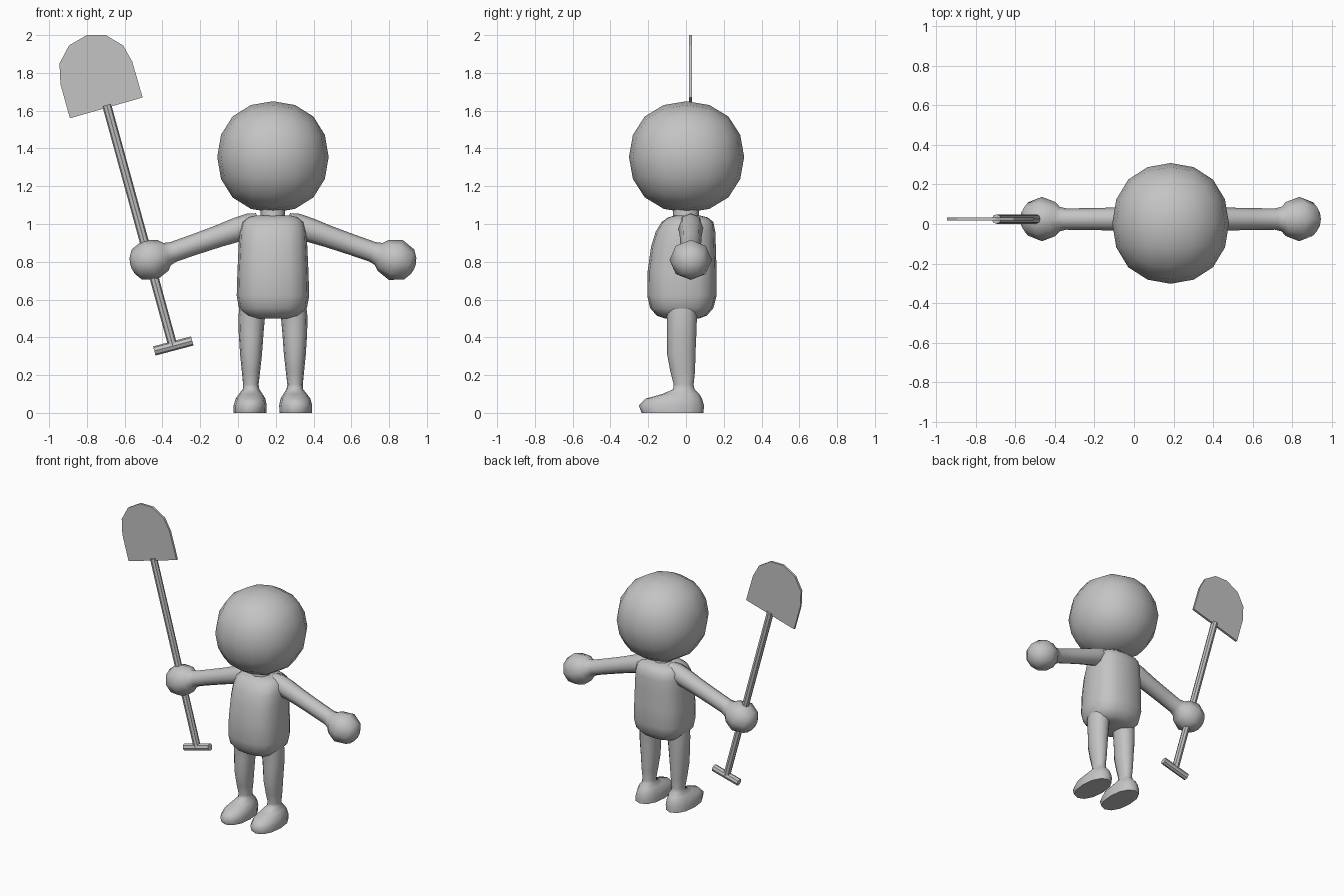
import bpy, bmesh, math
from mathutils import Vector

if "Cube" in bpy.data.objects:
    bpy.data.objects.remove(bpy.data.objects["Cube"])

CX = 0.185   # body centre line
SY = 0.025   # depth of arms and shovel

grey = bpy.data.materials.new("plain grey")
grey.diffuse_color = (0.55, 0.55, 0.55, 1)
grey.use_nodes = True
grey.node_tree.nodes["Principled BSDF"].inputs["Base Color"].default_value = grey.diffuse_color


def finish(name, bm, angle):
    bmesh.ops.recalc_face_normals(bm, faces=bm.faces[:])
    me = bpy.data.meshes.new(name)
    bm.to_mesh(me)
    bm.free()
    me.materials.append(grey)
    ob = bpy.data.objects.new(name, me)
    bpy.context.collection.objects.link(ob)
    bpy.ops.object.select_all(action='DESELECT')
    ob.select_set(True)
    bpy.context.view_layer.objects.active = ob
    bpy.ops.object.shade_smooth_by_angle(angle=math.radians(angle))
    return ob


def loft(name, rings, u, v, sides, power=2.0, angle=65):
    """Skin (centre, half width along u, half width along v) rings."""
    bm = bmesh.new()
    u, v = Vector(u), Vector(v)
    loops = []
    for c, a, b in rings:
        loop = []
        for i in range(sides):
            t = 2 * math.pi * i / sides
            co, si = math.cos(t), math.sin(t)
            x = math.copysign(abs(co) ** (2 / power), co)
            y = math.copysign(abs(si) ** (2 / power), si)
            loop.append(bm.verts.new(Vector(c) + u * a * x + v * b * y))
        loops.append(loop)
    for p, q in zip(loops, loops[1:]):
        for i in range(sides):
            j = (i + 1) % sides
            bm.faces.new((p[i], p[j], q[j], q[i]))
    bm.faces.new(loops[0])
    bm.faces.new(loops[-1])
    return finish(name, bm, angle)


def upright(name, profile, sides, power=2.0):
    """Loft from rows of z, x min, x max, y min, y max."""
    rings = [(((x0 + x1) / 2, (y0 + y1) / 2, z), (x1 - x0) / 2, (y1 - y0) / 2)
             for z, x0, x1, y0, y1 in profile]
    return loft(name, rings, (1, 0, 0), (0, 1, 0), sides, power)


def rod(name, a, b, r, sides=8):
    a, b = Vector(a), Vector(b)
    d = (b - a).normalized()
    return loft(name, [(a, r, r), (b, r, r)], (0, 1, 0), d.cross(Vector((0, 1, 0))), sides, angle=30)


# Head: a cube rounded by subdivision, scaled to its full size
bpy.ops.mesh.primitive_cube_add(size=2)
head = bpy.context.object
head.name = "head"
mod = head.modifiers.new("round", 'SUBSURF')
mod.levels = mod.render_levels = 2
bpy.ops.object.modifier_apply(modifier=mod.name)
half = [max(abs(v.co[k]) for v in head.data.vertices) for k in range(3)]
for v in head.data.vertices:
    v.co = Vector((CX + v.co.x / half[0] * 0.295,
                   0.003 + v.co.y / half[1] * 0.305,
                   1.355 + v.co.z / half[2] * 0.295))
head.data.materials.append(grey)
bpy.ops.object.shade_smooth_by_angle(angle=math.radians(65))

# Neck and torso
upright("neck", [(1.00, 0.11, 0.26, -0.08, 0.08), (1.04, 0.12, 0.25, -0.07, 0.07),
                 (1.12, 0.12, 0.25, -0.07, 0.07)], 8)
upright("torso", [
    (0.500, 0.08, 0.29, -0.11, 0.07),
    (0.515, 0.04, 0.33, -0.155, 0.11),
    (0.555, 0.005, 0.365, -0.19, 0.145),
    (0.620, -0.007, 0.377, -0.205, 0.162),
    (0.750, -0.003, 0.373, -0.203, 0.162),
    (0.880, 0.003, 0.367, -0.185, 0.158),
    (0.960, 0.008, 0.362, -0.16, 0.155),
    (1.010, 0.020, 0.350, -0.13, 0.145),
    (1.035, 0.050, 0.320, -0.095, 0.115),
    (1.045, 0.090, 0.280, -0.06, 0.075)], 16, 2.7)

# Legs with feet, and arms with hands, mirrored about the centre line
leg = [  # z, inner offset, outer offset, y min, y max
    (0.000, 0.035, 0.208, -0.235, 0.093),
    (0.040, 0.033, 0.208, -0.250, 0.095),
    (0.075, 0.040, 0.198, -0.215, 0.085),
    (0.100, 0.055, 0.180, -0.125, 0.070),
    (0.125, 0.072, 0.160, -0.068, 0.045),
    (0.150, 0.076, 0.158, -0.065, 0.040),
    (0.220, 0.068, 0.165, -0.083, 0.048),
    (0.310, 0.058, 0.174, -0.100, 0.050),
    (0.420, 0.050, 0.181, -0.100, 0.055),
    (0.510, 0.042, 0.183, -0.102, 0.058),
    (0.570, 0.025, 0.176, -0.110, 0.065)]
arm_dir = Vector((0.945, 0, -0.328)).normalized()
hand_mid = Vector((0.65, SY, 0.81))
arm = [(-0.61, 0.050), (-0.56, 0.064), (-0.48, 0.064), (-0.38, 0.058), (-0.25, 0.055),
       (-0.13, 0.054), (-0.095, 0.062), (-0.072, 0.086), (0.0, 0.112),
       (0.075, 0.084), (0.100, 0.045), (0.108, 0.012)]
for side, s in (("left", 1), ("right", -1)):
    upright(side + "_leg", [(z, *sorted((CX + s * a, CX + s * b)), y0, y1)
                            for z, a, b, y0, y1 in leg], 12, 2.2)
    d = Vector((s * arm_dir.x, 0, arm_dir.z))
    mid = Vector((CX + s * hand_mid.x, SY, hand_mid.z))
    loft(side + "_arm", [(mid + d * t, r, r) for t, r in arm],
         (0, 1, 0), d.cross(Vector((0, 1, 0))), 8)

# Shovel: shaft, cross grip and flat blade
rod("shovel_shaft", (-0.695, SY, 1.63), (-0.345, SY, 0.355), 0.024)
rod("shovel_grip", (-0.443, SY, 0.328), (-0.242, SY, 0.381), 0.025)
outline = [(-0.89, 1.56), (-0.505, 1.67), (-0.56, 1.86), (-0.608, 1.945), (-0.70, 2.0),
           (-0.80, 2.0), (-0.895, 1.945), (-0.945, 1.85), (-0.94, 1.74)]
bm = bmesh.new()
face = bm.faces.new([bm.verts.new((x, SY - 0.008, z)) for x, z in outline])
ext = bmesh.ops.extrude_face_region(bm, geom=[face], use_keep_orig=True)
bmesh.ops.translate(bm, vec=(0, 0.016, 0),
                    verts=[g for g in ext["geom"] if isinstance(g, bmesh.types.BMVert)])
finish("shovel_blade", bm, 20)
